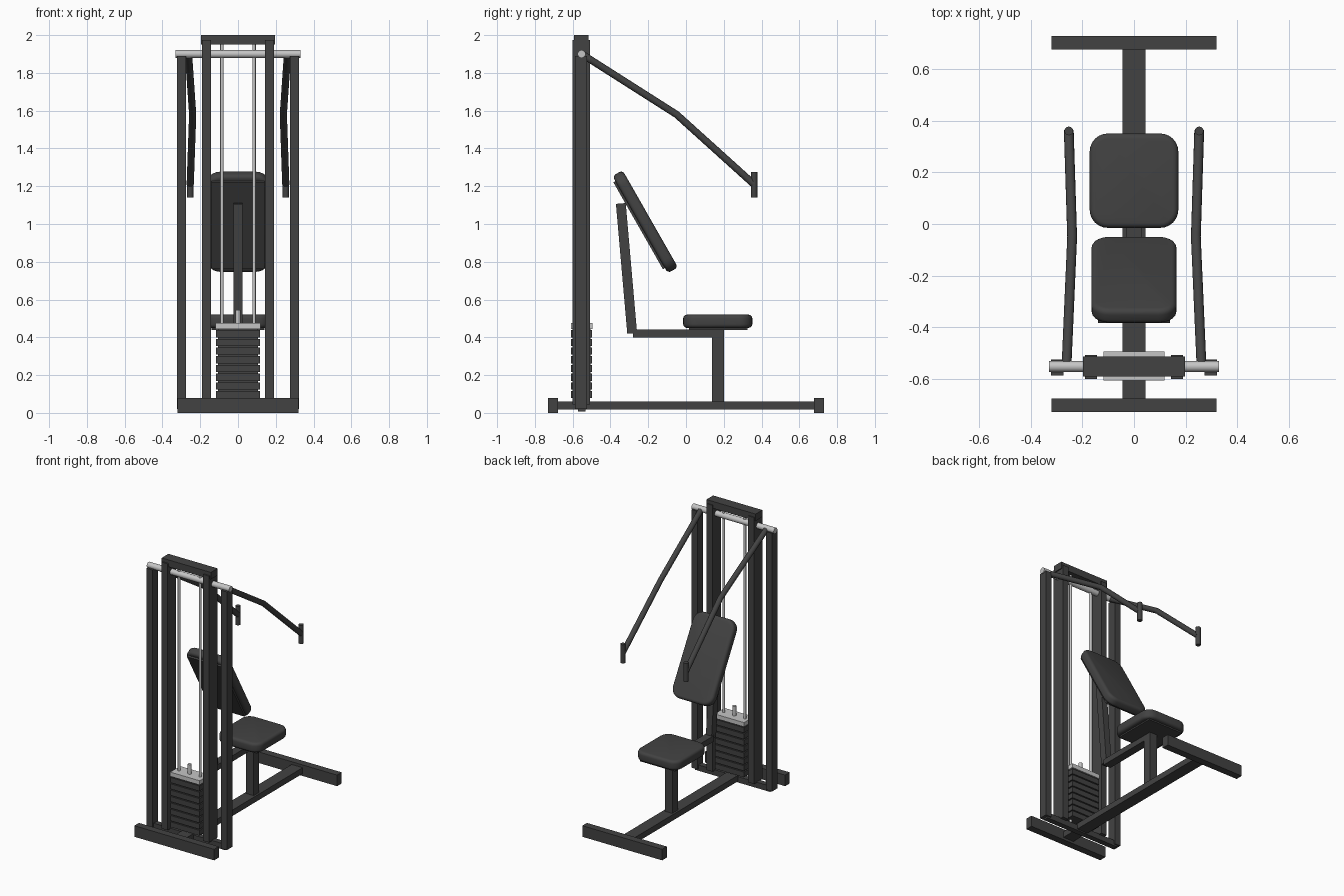
import bpy, bmesh, math
from mathutils import Vector, Matrix

if "Cube" in bpy.data.objects:
    bpy.data.objects.remove(bpy.data.objects["Cube"])


def material(name, rgb):
    m = bpy.data.materials.new(name)
    m.diffuse_color = (*rgb, 1)
    m.use_nodes = True
    m.node_tree.nodes["Principled BSDF"].inputs["Base Color"].default_value = m.diffuse_color
    return m


DARK = material("dark grey", (0.055, 0.055, 0.055))
STEEL = material("polished steel", (0.56, 0.56, 0.56))


def finish(bm, name, mat, smooth=False):
    bmesh.ops.recalc_face_normals(bm, faces=bm.faces)
    me = bpy.data.meshes.new(name)
    bm.to_mesh(me)
    bm.free()
    ob = bpy.data.objects.new(name, me)
    bpy.context.collection.objects.link(ob)
    me.materials.append(mat)
    if smooth:
        bpy.ops.object.select_all(action='DESELECT')
        ob.select_set(True)
        bpy.context.view_layer.objects.active = ob
        bpy.ops.object.shade_smooth_by_angle(angle=math.radians(40))
    return ob


def add_box(bm, x, y, z):
    lo, hi = Vector((x[0], y[0], z[0])), Vector((x[1], y[1], z[1]))
    mat = Matrix.Translation((lo + hi) / 2) @ Matrix.Diagonal((*(hi - lo), 1))
    return bmesh.ops.create_cube(bm, size=1, matrix=mat)["verts"]


def box(name, x, y, z, mat=DARK):
    bm = bmesh.new()
    add_box(bm, x, y, z)
    return finish(bm, name, mat)


def tube(name, pts, r, mat=DARK, sides=16):
    """Round bar swept through points, with mitred joints."""
    pts = [Vector(p) for p in pts]
    bm = bmesh.new()
    rings = []
    for i, p in enumerate(pts):
        d = (pts[min(i + 1, len(pts) - 1)] - pts[max(i - 1, 0)]).normalized()
        ref = Vector((1, 0, 0)) if abs(d.x) < 0.9 else Vector((0, 0, 1))
        u = d.cross(ref).normalized()
        v = d.cross(u)
        angles = [2 * math.pi * k / sides for k in range(sides)]
        rings.append([bm.verts.new(p + r * (math.cos(a) * u + math.sin(a) * v)) for a in angles])
    for a, b in zip(rings, rings[1:]):
        for k in range(sides):
            n = (k + 1) % sides
            bm.faces.new((a[k], a[n], b[n], b[k]))
    bm.faces.new(rings[0])
    bm.faces.new(rings[-1])
    return finish(bm, name, mat, True)


def pad(name, w, l, t, corner, edge):
    """Cushion with rounded plan corners and rounded rims, centred on its origin."""
    bm = bmesh.new()
    add_box(bm, (-w / 2, w / 2), (-l / 2, l / 2), (-t / 2, t / 2))
    upright = [e for e in bm.edges if abs(e.verts[0].co.z - e.verts[1].co.z) > t / 2]
    bmesh.ops.bevel(bm, geom=upright, offset=corner, segments=6, profile=0.5, affect='EDGES')
    rim = [e for e in bm.edges if abs(e.verts[0].co.z - e.verts[1].co.z) < 1e-5]
    bmesh.ops.bevel(bm, geom=rim, offset=edge, segments=4, profile=0.5, affect='EDGES')
    return finish(bm, name, DARK, True)


YC = -0.553  # depth of the tower

# Floor frame
box("rear_foot", (-0.32, 0.32), (-0.73, -0.677), (0, 0.08))
box("front_foot", (-0.32, 0.32), (0.677, 0.73), (0, 0.08))
box("floor_beam", (-0.044, 0.044), (-0.68, 0.68), (0.017, 0.06))
box("tower_floor_bar", (-0.3, 0.3), (YC - 0.02, YC + 0.02), (0.008, 0.05))

# Tower
for side, s in (("left", -1), ("right", 1)):
    box(side + "_inner_column", sorted((s * 0.143, s * 0.19)), (-0.602, -0.508), (0.045, 1.975))
    box(side + "_outer_column", sorted((s * 0.274, s * 0.322)), (-0.588, -0.525), (0.02, 1.89))
    tube(side + "_guide_rod", [(s * 0.085, YC, 0.06), (s * 0.085, YC, 1.95)], 0.009, STEEL)
box("tower_top_beam", (-0.197, 0.197), (-0.592, -0.515), (1.95, 2.0))
tube("pivot_bar", [(-0.33, YC, 1.9), (0.33, YC, 1.9)], 0.021, STEEL)

# Weight stack: wide plates separated by narrower gaps
bm = bmesh.new()
pitch = 0.046
for i in range(8):
    z = 0.078 + i * pitch
    add_box(bm, (-0.116, 0.116), (-0.608, -0.497), (z, z + 0.038))
    add_box(bm, (-0.106, 0.106), (-0.6, -0.505), (z + 0.038, z + pitch))
finish(bm, "weight_plates", DARK)
box("stack_cap", (-0.118, 0.118), (-0.608, -0.495), (0.445, 0.476), STEEL)
tube("stack_pin", [(0, YC, 0.47), (0, YC, 0.545)], 0.013, STEEL)

# Seat and its supports
box("seat_post", (-0.03, 0.03), (0.137, 0.2), (0.055, 0.44))
box("seat_rail", (-0.03, 0.03), (-0.28, 0.2), (0.4, 0.442))
box("seat_plate", (-0.14, 0.14), (0.015, 0.325), (0.44, 0.454))
pad("seat", 0.344, 0.366, 0.07, 0.07, 0.02).location = (0, 0.168, 0.485)

# Backrest post: slanted bar
bm = bmesh.new()
verts = add_box(bm, (-0.023, 0.023), (-0.026, 0.026), (-0.345, 0.345))
bmesh.ops.transform(bm, verts=verts, matrix=Matrix.Translation((0, -0.315, 0.765))
                    @ Matrix.Rotation(math.radians(5), 4, 'X'))
finish(bm, "backrest_post", DARK)

# Reclined back pad with backing plate
tilt = Matrix.Translation((0, -0.216, 1.012)) @ Matrix.Rotation(math.radians(-60.3), 4, 'X')
pad("back_pad", 0.33, 0.592, 0.062, 0.07, 0.02).matrix_world = tilt
box("back_plate", (-0.14, 0.14), (-0.265, 0.265), (-0.043, -0.029)).matrix_world = tilt

# Press arms and handles
for side, s in (("left", -1), ("right", 1)):
    tube(side + "_press_arm", [(s * 0.262, YC, 1.9), (s * 0.24, -0.05, 1.58),
                               (s * 0.253, 0.36, 1.21)], 0.019)
    tube(side + "_handle", [(s * 0.253, 0.361, 1.14), (s * 0.253, 0.361, 1.275)], 0.017)
